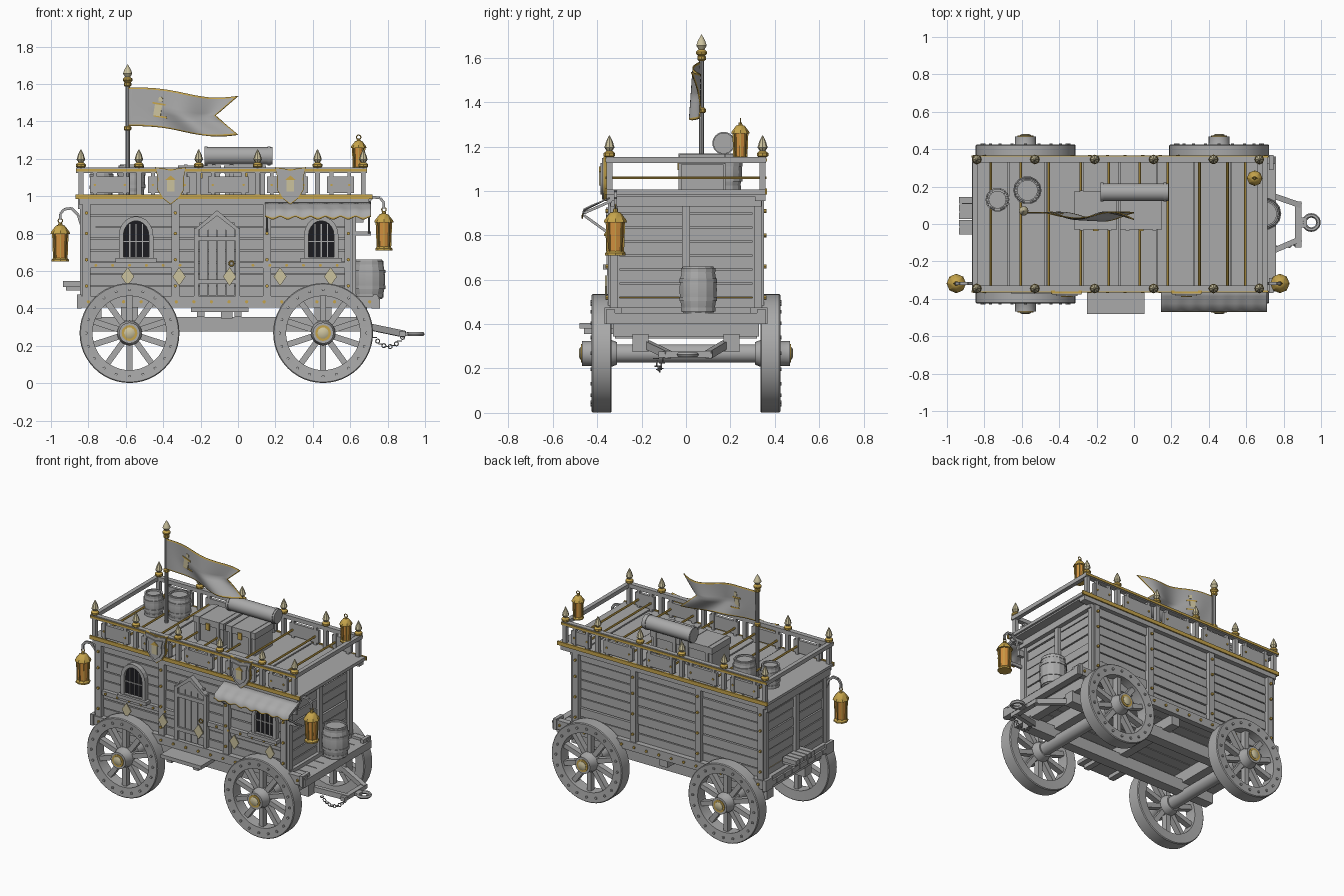
import bpy, bmesh, math, random
from mathutils import Vector, Matrix

if "Cube" in bpy.data.objects:
    bpy.data.objects.remove(bpy.data.objects["Cube"])

random.seed(4)
COL = {"grey_wood": (.40, .40, .40), "gold": (.56, .37, .07), "amber_glass": (.66, .29, .05),
       "cream": (.60, .54, .34), "dark_opening": (.012, .012, .015)}
MATS = {}
for n, c in COL.items():
    MATS[n] = bpy.data.materials.new(n)
    MATS[n].diffuse_color = (*c, 1)
W, G, A, C, D = COL


class Part:
    """Collects simple solids into one named object."""
    def __init__(self, name):
        self.name, self.bm, self.mats = name, bmesh.new(), []

    def paint(self, faces, mat):
        if mat not in self.mats:
            self.mats.append(mat)
        for f in faces:
            f.material_index = self.mats.index(mat)

    def cube(self, m, mat):
        vs = bmesh.ops.create_cube(self.bm, size=1, matrix=m)["verts"]
        self.paint({f for v in vs for f in v.link_faces}, mat)

    def box(self, x0, x1, y0, y1, z0, z1, mat=W):
        self.cube(Matrix.Translation(((x0+x1)/2, (y0+y1)/2, (z0+z1)/2))
                  @ Matrix.Diagonal((abs(x1-x0), abs(y1-y0), abs(z1-z0), 1)), mat)

    def beam(self, a, b, w, h, mat=W):
        a, b = Vector(a), Vector(b)
        q = (b-a).to_track_quat('X', 'Z').to_matrix().to_4x4()
        self.cube(Matrix.Translation((a+b)/2) @ q @ Matrix.Diagonal(((b-a).length, w, h, 1)), mat)

    def lathe(self, prof, loc, axis=(0, 0, 1), n=16, mat=W, closed=False):
        q = Vector((0, 0, 1)).rotation_difference(Vector(axis))
        rings = [[self.bm.verts.new(Vector(loc) + q @ Vector((r*math.cos(t), r*math.sin(t), z)))
                  for t in (2*math.pi*i/n for i in range(n))] for r, z in prof]
        pairs = list(zip(rings, rings[1:])) + ([(rings[-1], rings[0])] if closed else [])
        fs = [self.bm.faces.new((a[i], a[(i+1) % n], b[(i+1) % n], b[i])) for a, b in pairs for i in range(n)]
        if not closed:
            fs += [self.bm.faces.new(rings[0][::-1]), self.bm.faces.new(rings[-1])]
        self.paint(fs, mat)

    def cyl(self, r, z0, z1, loc, axis=(0, 0, 1), n=16, mat=W):
        self.lathe([(r, z0), (r, z1)], loc, axis, n, mat)

    def torus(self, R, r, loc, axis=(0, 0, 1), n=14, mat=W):
        self.lathe([(R+r*math.cos(k*math.pi/3), r*math.sin(k*math.pi/3)) for k in range(6)], loc, axis, n, mat, True)

    def prism(self, pts, y0, y1, mat=W):
        a, b = ([self.bm.verts.new((x, y, z)) for x, z in pts] for y in (y0, y1))
        n = len(pts)
        self.paint([self.bm.faces.new(a), self.bm.faces.new(b[::-1])]
                   + [self.bm.faces.new((a[i], b[i], b[(i+1) % n], a[(i+1) % n])) for i in range(n)], mat)

    def ring(self, outer, inner, y0, y1, mat=W):
        n = len(outer)
        for i in range(n):
            self.prism([outer[i], outer[(i+1) % n], inner[(i+1) % n], inner[i]], y0, y1, mat)

    def sheet(self, fn, us, vs, rule):
        g = [[self.bm.verts.new(fn(u, v)) for v in vs] for u in us]
        for i in range(len(us)-1):
            for j in range(len(vs)-1):
                self.paint([self.bm.faces.new((g[i][j], g[i+1][j], g[i+1][j+1], g[i][j+1]))], rule(i, j))

    def done(self, angle=35, thick=0):
        bmesh.ops.recalc_face_normals(self.bm, faces=self.bm.faces[:])
        me = bpy.data.meshes.new(self.name)
        self.bm.to_mesh(me)
        for m in self.mats:
            me.materials.append(MATS[m])
        me.shade_smooth()
        me.set_sharp_from_angle(angle=math.radians(angle))
        ob = bpy.data.objects.new(self.name, me)
        bpy.context.collection.objects.link(ob)
        if thick:
            s = ob.modifiers.new("thickness", 'SOLIDIFY')
            s.thickness, s.offset = thick, 0
        return ob


POSTS = (-.81, -.335, .155, .59)
RAILS = (-.84, -.53, -.21, .105, .425, .67)

# Plank walls, boards of uneven thickness over a solid core
p = Part("plank_walls")
p.box(-.81, .595, -.312, .312, .44, .98)
for k in range(8):
    z0, z1 = .46+k*.063, .46+k*.063+.057
    for a, b in zip(POSTS, POSTS[1:]):
        for s in (-1, 1):
            p.box(a, b, s*.30, s*(.322+random.random()*.009), z0, z1)
    for a, b in ((-.30, -.005), (.005, .31)):
        p.box(.58, .605+random.random()*.008, a, b, z0, z1)
        p.box(-.80, -.82-random.random()*.008, a, b, z0, z1)
p.done()

# Wall framing, base beams and studs
p = Part("wall_frame")
for s in (-1, 1):
    for x in POSTS:
        p.box(x-.021, x+.021, s*.30, s*.352, .45, .97)
        for z in (.52, .66, .80, .91):
            p.cyl(.009, 0, .362, (x, 0, z), (0, s, 0), 8, G)
    p.box(-.85, .70, s*.31, s*.358, .955, .985)
    p.box(-.86, .755, s*.32, s*.36, .405, .465)
    for k in range(17):
        p.cyl(.009, 0, .368, (-.80+k*.094, 0, .435), (0, s, 0), 8, G)
    for x in (-.85, .735):
        p.box(x-.012, x+.012, s*.29, s*.368, .40, .475)
for x, d in ((.60, 1), (-.815, -1)):
    for y in (-.325, 0, .325):
        p.box(x-.01*d, x+.03*d, y-.018, y+.018, .45, .97)
    p.box(x, x+.04*d, -.34, .34, .93, .985)
    p.box(x, x+.035*d, -.34, .34, .45, .475)
for a, b in ((-.83, -.235), (.01, .61)):
    p.box(a, b, -.31, -.345, .615, .645)
    for k in range(6):
        p.cyl(.008, 0, .352, (a+.07+k*.09, 0, .63), (0, -1, 0), 8, G)
p.box(.715, .76, -.36, .36, .40, .45)
p.done()

# Floor and roof decks
p = Part("floor_deck")
for k in range(8):
    p.box(-.86, .75, -.33+k*.0825, -.253+k*.0825, .415, .448)
p.done()
p = Part("roof_deck")
p.box(-.85, .70, -.34, .34, .975, .99)
for k in range(8):
    p.box(-.865+k*.198, -.673+k*.198, -.355, .355, .985, 1.003+.004*(k % 2))
for s in (-1, 1):
    p.box(-.868, .72, s*.355, s*.366, .985, 1.01, G)
p.done()

# Roof railing with hung boards and finials
p = Part("roof_railing")
for s in (-1, 1):
    y = s*.345
    p.box(-.865, .69, y-.016, y+.016, 1.125, 1.152)
    p.box(-.865, .69, s*.36, s*.366, 1.132, 1.146, G)
    for x in RAILS:
        p.box(x-.013, x+.013, y-.014, y+.014, 1, 1.13)
        p.lathe([(.016, 0), (.026, .008), (.026, .02), (.014, .03)], (x, y, 1.15), n=8, mat=G)
        p.lathe([(.012, .03), (.023, .045), (.016, .07), (.002, .10)], (x, y, 1.15), n=8, mat=C)
    for a, b in zip(RAILS, RAILS[1:]):
        p.box(a+.05, b-.05, y-.01, y+.01, 1.018, 1.105)
        for x in (a+.075, b-.075):
            p.box(x-.01, x+.01, y-.012, y+.012, 1, 1.13)
            p.cyl(.007, 0, .362, (x, 0, 1.06), (0, s, 0), 6, G)
for x in (-.85, .675):
    p.box(x-.014, x+.014, -.345, .345, 1.125, 1.152)
p.done()

# Door with battens and peaked head
p = Part("door")
for k in range(4):
    p.box(-.205+k*.047, -.161+k*.047, -.30, -.343, .47, .86)
p.prism([(-.235, .82), (-.112, .925), (.012, .82), (-.015, .82), (-.112, .895), (-.208, .82)], -.31, -.36)
p.prism([(-.208, .82), (-.015, .82), (-.112, .90)], -.31, -.345)
for x in (-.222, -.002):
    p.box(x-.012, x+.012, -.31, -.355, .465, .83)
for z in (.53, .76):
    p.box(-.225, .01, -.33, -.355, z, z+.025)
p.torus(.013, .004, (-.035, -.352, .64), (0, 1, 0), 10, G)
p.done()


# Arched barred windows
def arch(cx, w, z0, z1, zt):
    pts = [(cx-w, z0), (cx+w, z0)]
    return pts + [(cx+w*math.cos(math.pi*k/10), z1+(zt-z1)*math.sin(math.pi*k/10)) for k in range(11)]


p = Part("windows")
for cx in (-.545, .445):
    inner = arch(cx, .068, .675, .79, .868)
    p.ring(arch(cx, .092, .655, .79, .892), inner, -.31, -.358)
    p.prism(inner, -.332, -.338, D)
    for dx in (-.034, 0, .034):
        p.box(cx+dx-.003, cx+dx+.003, -.338, -.344, .675, .85)
    p.box(cx-.068, cx+.068, -.338, -.344, .755, .761)
    p.box(cx-.11, cx+.11, -.32, -.375, .645, .668)
p.done()

# Diamond plaques and heraldic shields
p = Part("diamond_plaques")
for x in (-.59, -.315, -.045, .225, .495):
    p.prism([(x-.035, .57), (x, .52), (x+.035, .57), (x, .62)], -.357, -.365, C)
p.done()
p = Part("shields")
half = [(0, .085), (.03, .092), (.083, .10), (.07, .045), (.072, -.02), (.045, -.065), (0, -.10)]
out = half + [(-x, z) for x, z in half[-2:0:-1]]
for cx in (-.36, .28):
    for k, y0, y1, m in ((1, -.355, -.372, G), (.94, -.36, -.378, W), (.7, -.37, -.386, W)):
        p.prism([(cx+k*x, 1.055+k*z) for x, z in out], y0, y1, m)
    p.box(cx-.02, cx+.02, -.38, -.391, 1.025, 1.085, C)
    p.prism([(cx-.03, 1.085), (cx+.03, 1.085), (cx, 1.11)], -.38, -.391, G)
p.done()

# Scalloped awning and its braces
p = Part("awning")
ys, zs = (-.345, -.385, -.425, -.46, -.466, -.467), (.968, .95, .932, .913, .89, .882)
p.sheet(lambda u, v: (.145+.565*u, ys[v], zs[v]+(.004*v-.002)*.4*math.cos(u*14*math.pi)),
        [i/84 for i in range(85)], range(6), lambda i, j: G if j == 4 else W)
p.done(60, .006)
p = Part("awning_braces")
for x in (.155, .70):
    p.beam((x, -.335, .80), (x, -.46, .89), .012, .012)
    p.beam((x, -.335, .955), (x, -.46, .90), .012, .012)
p.box(.62, .71, -.33, -.345, .79, .81)
p.done()

# Lanterns and hanging hooks
for x, y, z in ((-.95, -.318, .65), (.78, -.318, .71), (.645, .245, 1.14)):
    k = .8 if y > 0 else 1
    p = Part("lantern")
    P = lambda pr: [(r*k, h*k) for r, h in pr]
    p.lathe(P([(.046, 0), (.046, .01), (.036, .02)]), (x, y, z), n=8, mat=G)
    p.lathe(P([(.034, .018), (.039, .15)]), (x, y, z), n=8, mat=A)
    p.lathe(P([(.052, .148), (.050, .158), (.024, .192), (.012, .196), (.009, .21)]), (x, y, z), n=8, mat=G)
    for i in range(8):
        c, s = math.cos(i*math.pi/4), math.sin(i*math.pi/4)
        p.beam((x+.036*k*c, y+.036*k*s, z+.015*k), (x+.041*k*c, y+.041*k*s, z+.15*k), .006, .006, G)
    p.torus(.012, .003, (x, y, z+.218*k), (0, 1, 0), 10, G)
    p.done()
    if y < 0:
        p = Part("lantern_hook")
        d = -1 if x < 0 else 1
        pts = [(x-.12*d, z+.17), (x-.095*d, z+.25), (x-.06*d, z+.285), (x-.02*d, z+.28), (x, z+.255), (x, z+.225)]
        for a, b in zip(pts, pts[1:]):
            p.beam((a[0], y, a[1]), (b[0], y, b[1]), .014, .014)
        p.box(x-.19*d, x-.11*d, y-.01, y+.01, z+.15, z+.19)
        p.done()

# Barrels
for x, y, z, r, h in ((.70, .055, .45, .086, .21), (-.73, .13, 1.003, .062, .15), (-.57, .18, 1.003, .074, .165)):
    p = Part("barrel")
    rad = lambda t: r*(1-.18*(2*t-1)**2)
    p.lathe([(rad(t/8), h*t/8) for t in range(9)] + [(rad(1)*.88, h), (rad(1)*.88, h-.012)], (x, y, z), n=14)
    for t in (.08, .3, .7, .92):
        p.lathe([(rad(t)-.006, h*t-.009), (rad(t)+.004, h*t-.009), (rad(t)+.004, h*t+.009), (rad(t)-.006, h*t+.009)],
                (x, y, z), n=14, closed=True)
    p.done(20)

# Roof crates and bedroll
p = Part("crates")
for x0, x1 in ((-.32, -.09), (-.075, .15)):
    p.box(x0+.006, x1-.006, -.022, .168, 1.003, 1.12)
    p.box(x0, x1, -.03, .175, 1.122, 1.165)
    for x in (x0+.04, x1-.04):
        p.box(x-.01, x+.01, -.034, .179, 1.003, 1.168)
    p.box((x0+x1)/2-.014, (x0+x1)/2+.014, -.038, -.03, 1.095, 1.14, G)
p.done()
p = Part("roof_roll")
p.cyl(.047, -.18, .185, (0, .17, 1.215), (1, 0, 0), 24)
for x in (-.17, .165):
    p.cyl(.051, x-.008, x+.008, (0, .17, 1.215), (1, 0, 0), 24)
p.done()

# Flag pole, swallowtail flag and emblem
p = Part("flag_pole")
p.cyl(.012, .95, 1.60, (-.59, .07, 0), n=10)
for z in (1.35, 1.585):
    p.lathe([(.013, 0), (.02, .006), (.02, .02), (.013, .026)], (-.59, .07, z), n=10, mat=G)
p.lathe([(.013, 0), (.026, .012), (.026, .022), (.012, .034)], (-.59, .07, 1.605), n=10, mat=G)
p.lathe([(.012, .03), (.025, .05), (.018, .07), (.001, .10)], (-.59, .07, 1.605), n=10, mat=C)
p.done()


def flag(u, v):
    drop = .055*(3*u*u-2*u**3) - .012*math.sin(u*7)*u
    return Vector((-.585+u*(.585-.12*(1-abs(2*v-1))), .062-.032*u+.034*u*math.sin(8.5*u+2.2*(v-.5)), 1.375-drop+.207*v))


p = Part("flag")
VS = [0, .04] + [.04+.92*k/10 for k in range(1, 10)] + [.96, 1]
US = [i/30 for i in range(30)] + [.985, 1]
p.sheet(flag, US, VS, lambda i, j: G if j in (0, 11) or i == 30 else W)
p.done(70, .006)
p = Part("flag_emblem")
for u0, u1, v, h, m in ((.29, .37, .46, .06, C), (.26, .40, .63, .009, G), (.26, .40, .30, .009, G), (.31, .35, .74, .025, C)):
    p.beam(flag(u0, v), flag(u1, v), .012, h, m)
p.done()

# Wheel, modelled once and placed four times
w = Part("wheel")
w.lathe([(.198, -.04), (.262, -.045), (.267, -.04), (.267, .04), (.262, .045), (.198, .04)], (0, 0, 0), (0, -1, 0), 48, W, True)
for i in range(10):
    t = 2*math.pi*(i+.5)/10
    w.beam((.04*math.cos(t), 0, .04*math.sin(t)), (.205*math.cos(t), 0, .205*math.sin(t)), .04, .032)
for i in range(20):
    t = 2*math.pi*i/20
    w.cyl(.008, .04, .051, (.232*math.cos(t), 0, .232*math.sin(t)), (0, -1, 0), 8)
w.lathe([(.05, -.07), (.066, -.03), (.066, .03), (.056, .05), (.056, .088)], (0, 0, 0), (0, -1, 0), 20)
w.cyl(.042, .08, .093, (0, 0, 0), (0, -1, 0), 20, G)
w.lathe([(.03, .09), (.03, .096), (.018, .102)], (0, 0, 0), (0, -1, 0), 10, C)
first = w.done()
for x in (-.58, .455):
    for s in (-1, 1):
        o = first if (x < 0 and s < 0) else first.copy()
        if o is not first:
            bpy.context.collection.objects.link(o)
        o.location, o.rotation_euler = (x, s*.38, .268), (0, 0, 0 if s < 0 else math.pi)

# Undercarriage
p = Part("undercarriage")
for s in (-1, 1):
    p.box(-.78, .70, s*.17, s*.24, .275, .355)
for x in (-.58, .455):
    p.cyl(.042, -.34, .34, (x, 0, .268), (0, 1, 0), 14)
    p.box(x-.045, x+.045, -.32, .32, .335, .415)
for x in (-.76, -.06, .66):
    p.box(x-.03, x+.03, -.33, .33, .345, .415)
p.done()

# Drawbar, ring and chain
p = Part("drawbar")
for s in (-1, 1):
    p.beam((.66, s*.18, .31), (.89, s*.09+.01, .262), .03, .035)
p.box(.862, .895, -.125, .12, .25, .277)
p.box(.88, .925, -.02, .035, .252, .272)
p.torus(.038, .012, (.948, .008, .262), n=20)
for k in range(10):
    t = k/9
    p.torus(.011, .003, (.73+.15*t, -.135+.03*t, .245-.20*t*(1-t)), (0, 1, 0) if k % 2 else (0, 0, 1), 8)
p.done()

# Side step and rear shelf
p = Part("side_step")
p.box(-.25, .055, -.48, -.33, .38, .405)
for x in (-.20, .0):
    p.box(x-.02, x+.02, -.46, -.20, .355, .38)
p.done()
p = Part("rear_shelf")
for k in range(5):
    p.box(-.935, -.83, -.055+k*.041, -.02+k*.041, .515, .545)
for y in (-.03, .12):
    p.box(-.92, -.82, y-.012, y+.012, .495, .515)
p.done()

for m in bpy.data.materials:
    if m.users and not m.is_grease_pencil:
        m.use_nodes = True
        m.node_tree.nodes["Principled BSDF"].inputs["Base Color"].default_value = m.diffuse_color
